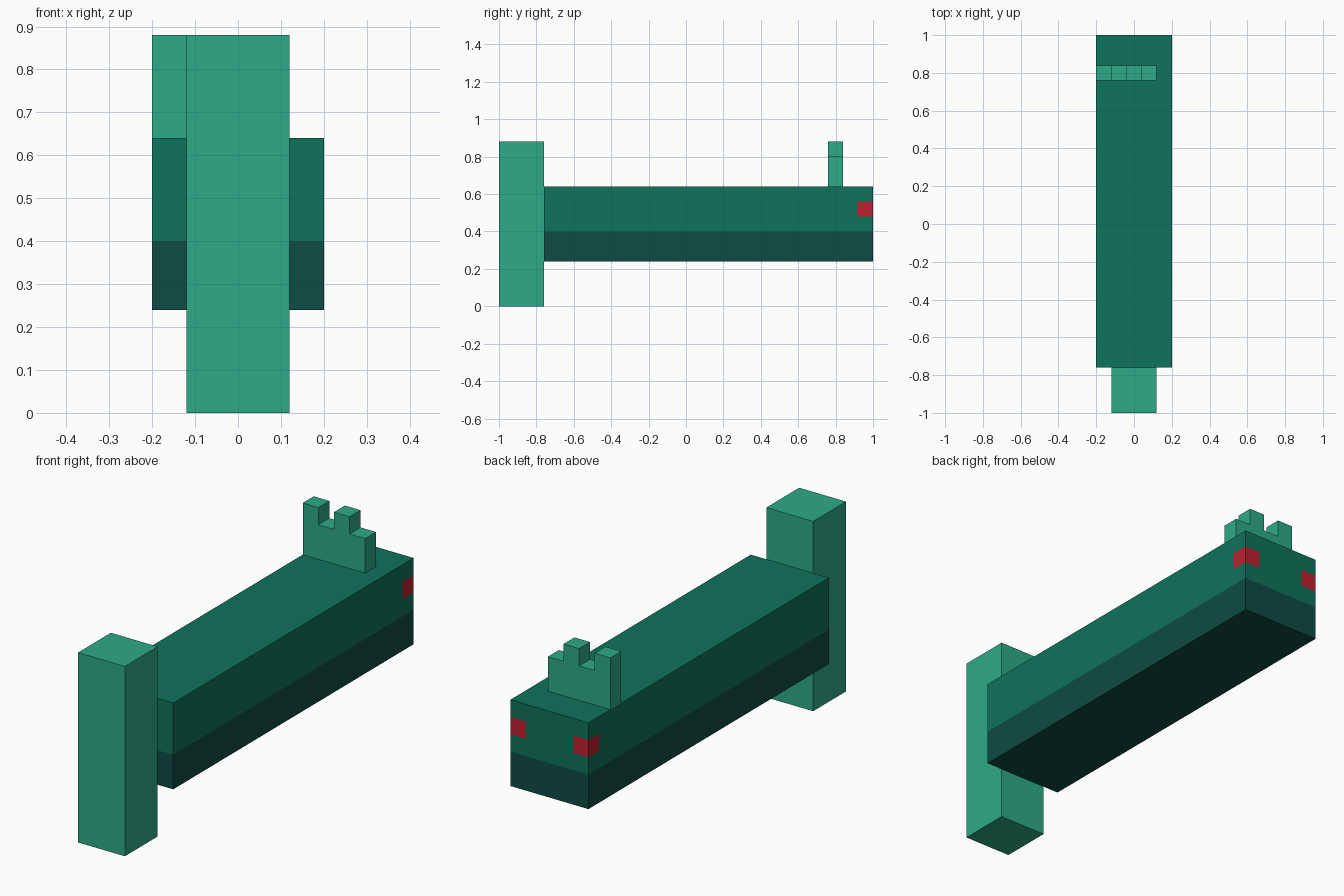
import bpy, bmesh, math
from mathutils import Vector

default = bpy.data.objects.get("Cube")
if default:
    bpy.data.objects.remove(default, do_unlink=True)

U = 0.08  # one block unit


def material(name, rgb):
    lin = [((c / 255 + 0.055) / 1.055) ** 2.4 if c > 10 else c / 255 / 12.92 for c in rgb]
    mat = bpy.data.materials.new(name)
    mat.use_nodes = True
    mat.diffuse_color = (*lin, 1)
    mat.node_tree.nodes["Principled BSDF"].inputs["Base Color"].default_value = (*lin, 1)
    return mat


light_green = material("light_green", (46, 170, 135))
mid_green = material("mid_green", (15, 114, 91))
dark_green = material("dark_green", (14, 75, 66))
eye_red = material("eye_red", (190, 33, 47))


def add_object(name, bm, mats):
    bmesh.ops.recalc_face_normals(bm, faces=bm.faces)
    mesh = bpy.data.meshes.new(name)
    bm.to_mesh(mesh)
    bm.free()
    for mat in mats:
        mesh.materials.append(mat)
    obj = bpy.data.objects.new(name, mesh)
    bpy.context.collection.objects.link(obj)
    return obj


def box(lo, hi):
    bm = bmesh.new()
    bmesh.ops.create_cube(bm, size=1)
    for v in bm.verts:
        v.co = Vector(h if c > 0 else l for c, l, h in zip(v.co, lo, hi))
    return bm


# Upright tail slab at the front
add_object("tail_fin", box((-0.12, -1, 0), (0.12, -0.76, 0.88)), [light_green])

# Long body: cut along the belly line and around the corner eyes
body = box((-0.2, -0.76, 0.24), (0.2, 1, 0.64))
cuts = [("z", 0.4), ("z", 0.48), ("z", 0.56), ("y", 0.92), ("x", -0.12), ("x", 0.12)]
for axis, pos in cuts:
    normal = Vector([float(axis == a) for a in "xyz"])
    bmesh.ops.bisect_plane(body, geom=body.verts[:] + body.edges[:] + body.faces[:],
                           plane_co=normal * pos, plane_no=normal)
for f in body.faces:
    c = f.calc_center_median()
    if c.z < 0.4:
        f.material_index = 1
    elif 0.48 < c.z < 0.56 and c.y > 0.92 and abs(c.x) > 0.12:
        f.material_index = 2

# Merge flat areas again, keeping the colour borders
bmesh.ops.dissolve_limit(body, angle_limit=math.radians(1), verts=body.verts[:],
                         edges=body.edges[:], delimit={"MATERIAL"})
add_object("body", body, [mid_green, dark_green, eye_red])

# Notched crest: column heights in units, swept into one outline
crest = bmesh.new()
outline = [(-0.2, 0.64)]
for i, height in enumerate((3, 2, 3, 2)):
    x, z = -0.2 + i * U, 0.64 + height * U
    outline += [(x, z), (x + U, z)]
outline.append((0.12, 0.64))
face = crest.faces.new([crest.verts.new((x, 0.76, z)) for x, z in outline])
swept = bmesh.ops.extrude_face_region(crest, geom=[face])
bmesh.ops.translate(crest, vec=(0, U, 0),
                    verts=[g for g in swept["geom"] if isinstance(g, bmesh.types.BMVert)])
add_object("crest", crest, [light_green])
